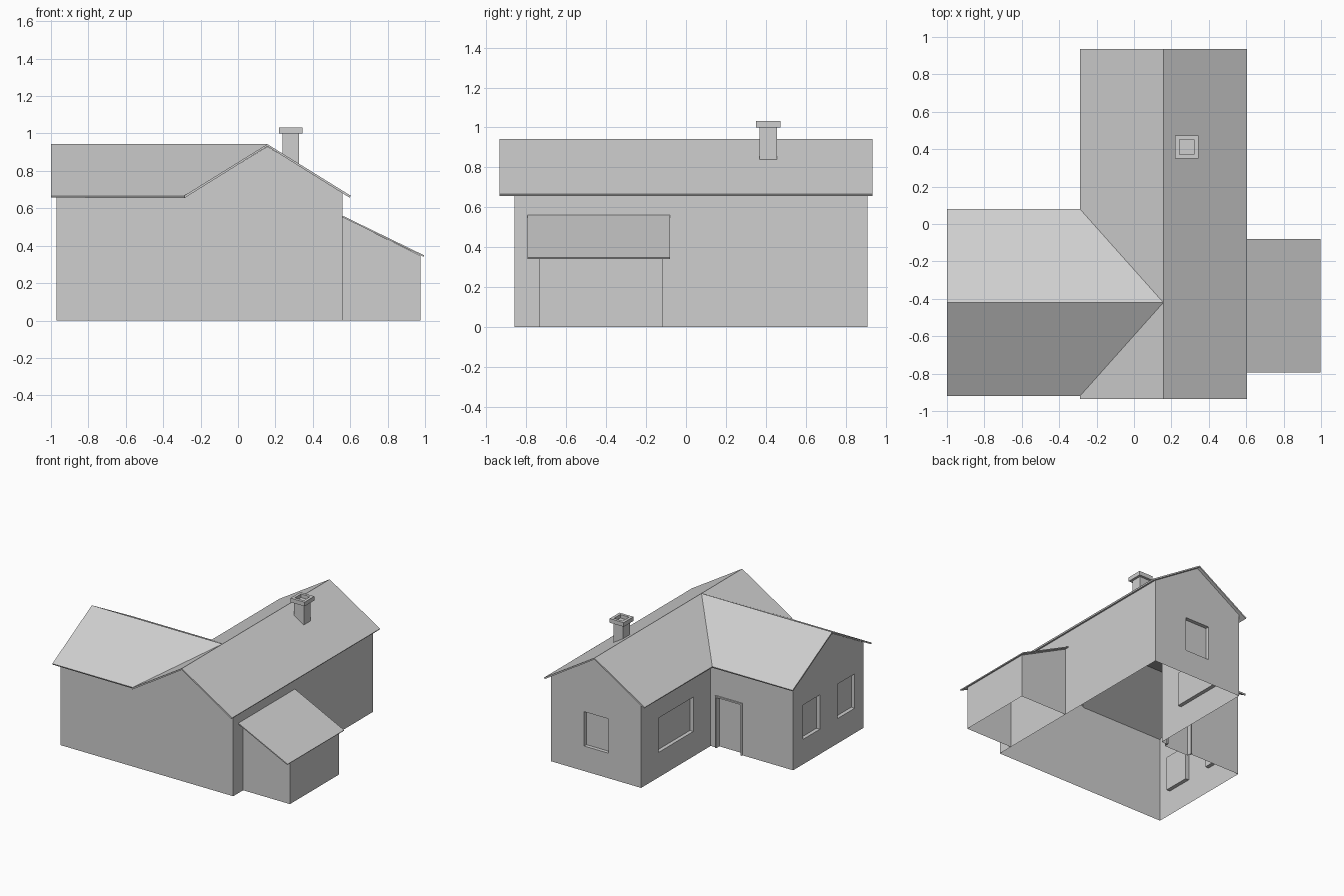
import bpy, bmesh
from mathutils import Vector

cube = bpy.data.objects.get("Cube")
if cube:
    bpy.data.objects.remove(cube, do_unlink=True)

GREY = (0.62, 0.62, 0.62, 1)
plaster = bpy.data.materials.new("plain_grey")
plaster.use_nodes = True
plaster.diffuse_color = GREY
plaster.node_tree.nodes["Principled BSDF"].inputs["Base Color"].default_value = GREY


def finish(name, bm):
    """Turn a bmesh into a named, flat-shaded object."""
    mesh = bpy.data.meshes.new(name)
    bm.to_mesh(mesh)
    bm.free()
    mesh.materials.append(plaster)
    obj = bpy.data.objects.new(name, mesh)
    bpy.context.collection.objects.link(obj)
    return obj


def add_face(bm, points):
    return bm.faces.new([bm.verts.new(p) for p in points])


def add_wall(bm, start, end, top, end_top=None, peaks=()):
    """Upright panel from start to end, with optional points along its top."""
    end_top = top if end_top is None else end_top
    add_face(bm, [(*start, 0), (*end, 0), (*end, end_top), *peaks, (*start, top)])


def add_box(bm, low, high):
    low, high = Vector(low), Vector(high)
    box = bmesh.ops.create_cube(bm, size=1)
    bmesh.ops.scale(bm, vec=high - low, verts=box["verts"])
    bmesh.ops.translate(bm, vec=(low + high) / 2, verts=box["verts"])
    return box["verts"]


def cut_recess(bm, axis, level, span, heights, depth=0.03):
    """Cut a rectangle in the wall lying at axis = level and push it inward."""
    def wall_faces():
        return [f for f in bm.faces
                if all(abs(v.co[axis] - level) < 1e-4 for v in f.verts)]
    along = 1 - axis
    for direction, limits in ((along, span), (2, heights)):
        for limit in limits:
            faces = wall_faces()
            geom = set(faces)
            for f in faces:
                geom.update(f.verts)
                geom.update(f.edges)
            co, no = Vector(), Vector()
            co[direction], no[direction] = limit, 1
            bmesh.ops.bisect_plane(bm, geom=list(geom), dist=1e-5,
                                   plane_co=co, plane_no=no)
    inside = []
    for f in wall_faces():
        c = f.calc_center_median()
        if span[0] < c[along] < span[1] and heights[0] < c.z < heights[1]:
            inside.append(f)
    bmesh.ops.inset_region(bm, faces=inside, thickness=0, depth=-depth)


# House walls: an L-shaped plan with three gables
EAST, INNER, WEST = 0.56, -0.24, -0.97
FRONT, NOOK, BACK = -0.86, 0.03, 0.91
TOP, PEAK = 0.685, 0.93
RIDGE_X, RIDGE_Y = 0.157, -0.42

bm = bmesh.new()
add_wall(bm, (EAST, FRONT), (EAST, BACK), TOP)
add_wall(bm, (EAST, BACK), (INNER, BACK), TOP, peaks=[(RIDGE_X, BACK, PEAK)])
add_wall(bm, (INNER, BACK), (INNER, NOOK), TOP)
add_wall(bm, (INNER, NOOK), (WEST, NOOK), TOP)
add_wall(bm, (WEST, NOOK), (WEST, FRONT), TOP, peaks=[(WEST, RIDGE_Y, PEAK)])
add_wall(bm, (WEST, FRONT), (EAST, FRONT), TOP,
         peaks=[(RIDGE_X, FRONT, PEAK), (INNER, FRONT, TOP)])

# Window and door recesses
SILL = (0.2, 0.475)
cut_recess(bm, 1, BACK, (0.05, 0.265), SILL)
cut_recess(bm, 0, INNER, (0.25, 0.69), SILL)
for offset in (-0.22, 0.22):
    middle = RIDGE_Y + offset
    cut_recess(bm, 0, WEST, (middle - 0.108, middle + 0.108), SILL)
cut_recess(bm, 1, NOOK, (-0.51, -0.295), (0, 0.405))
finish("house_walls", bm)

# Door frame
bm = bmesh.new()
for x in (-0.522, -0.295):
    add_box(bm, (x, NOOK - 0.01, 0), (x + 0.012, NOOK + 0.01, 0.417))
add_box(bm, (-0.51, NOOK - 0.01, 0.405), (-0.295, NOOK + 0.01, 0.417))
finish("door_frame", bm)


def add_sheet(name, corners, panels, thickness):
    """Thin roof sheet whose panels share corners."""
    bm = bmesh.new()
    verts = {key: bm.verts.new(co) for key, co in corners.items()}
    for panel in panels:
        bm.faces.new([verts[key] for key in panel.split()])
    for f in bm.faces:
        f.normal_update()
        if f.normal.z < 0:
            f.normal_flip()
    obj = finish(name, bm)
    solid = obj.modifiers.new("thickness", "SOLIDIFY")
    solid.thickness = thickness
    solid.offset = -1
    return obj


# Main roof with the side wing meeting it in two valleys
EAVE, RIDGE = 0.667, 0.943
corners = {
    "ridge_back": (RIDGE_X, 0.935, RIDGE), "ridge_front": (RIDGE_X, -0.935, RIDGE),
    "east_back": (0.603, 0.935, EAVE), "east_front": (0.603, -0.935, EAVE),
    "west_back": (-0.289, 0.935, EAVE), "west_front": (-0.289, -0.935, EAVE),
    "meet": (RIDGE_X, RIDGE_Y, RIDGE), "wing_ridge": (-1, RIDGE_Y, RIDGE),
    "valley_back": (-0.289, 0.08, EAVE), "valley_front": (-0.289, -0.92, EAVE),
    "wing_back": (-1, 0.08, EAVE), "wing_front": (-1, -0.92, EAVE),
}
add_sheet("main_roof", corners, [
    "east_front east_back ridge_back meet ridge_front",
    "west_back valley_back meet ridge_back",
    "west_front ridge_front meet valley_front",
    "wing_back wing_ridge meet valley_back",
    "wing_front valley_front meet wing_ridge",
], 0.012)

# Lean-to on the left side
OUTER, LEAN_FRONT, LEAN_BACK = 0.975, -0.735, -0.115
HIGH, LOW = 0.552, 0.347
bm = bmesh.new()
add_wall(bm, (EAST, LEAN_FRONT), (OUTER, LEAN_FRONT), HIGH, LOW)
add_wall(bm, (OUTER, LEAN_FRONT), (OUTER, LEAN_BACK), LOW)
add_wall(bm, (OUTER, LEAN_BACK), (EAST, LEAN_BACK), LOW, HIGH)
finish("lean_to_walls", bm)
add_sheet("lean_to_roof", {
    "a": (EAST, -0.795, 0.56), "b": (0.996, -0.795, 0.348),
    "c": (0.996, -0.08, 0.348), "d": (EAST, -0.08, 0.56),
}, ["a b c d"], 0.008)

# Chimney shaft, and a cap with a sunken flue
CX, CY = 0.282, 0.412
bm = bmesh.new()
add_box(bm, (CX - 0.043, CY - 0.043, 0.82), (CX + 0.043, CY + 0.043, 1.0))
finish("chimney_shaft", bm)
bm = bmesh.new()
add_box(bm, (CX - 0.062, CY - 0.062, 1.0), (CX + 0.062, CY + 0.062, 1.033))
bm.normal_update()
lid = [f for f in bm.faces if f.normal.z > 0.9]
bmesh.ops.inset_region(bm, faces=lid, thickness=0.032, depth=0)
bmesh.ops.inset_region(bm, faces=lid, thickness=0, depth=-0.028)
finish("chimney_cap", bm)
